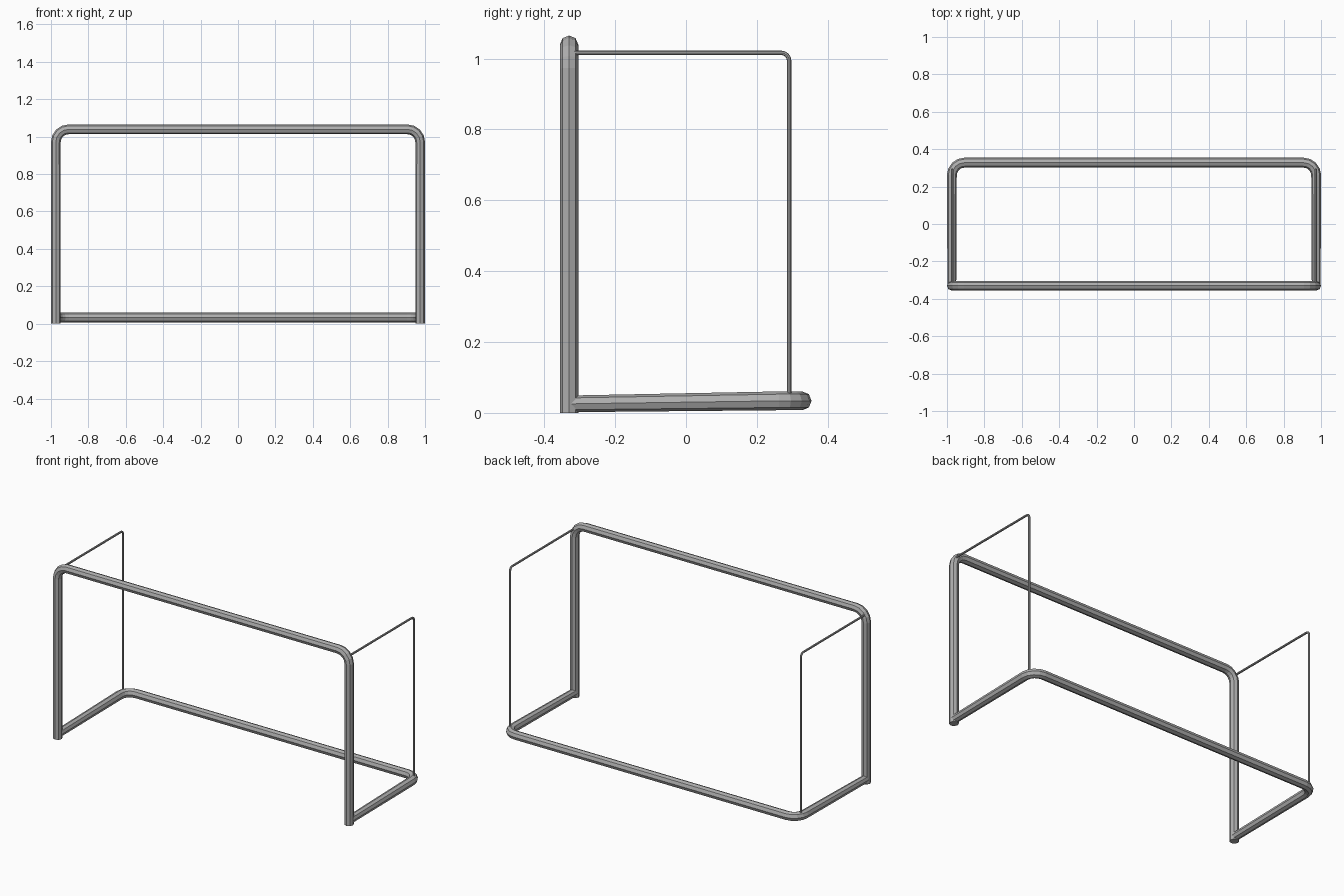
import bpy, bmesh, math
from mathutils import Vector

if "Cube" in bpy.data.objects:
    bpy.data.objects.remove(bpy.data.objects["Cube"])

grey = bpy.data.materials.new("grey metal")
grey.diffuse_color = (0.42, 0.42, 0.42, 1)
grey.use_nodes = True
grey.node_tree.nodes["Principled BSDF"].inputs["Base Color"].default_value = grey.diffuse_color


def rounded(points, bend, steps):
    """Round the inner corners of a polyline with arcs of the given bend radius."""
    pts = [Vector(p) for p in points]
    path = [pts[0]]
    for a, b, c in zip(pts, pts[1:], pts[2:]):
        u, v = (a - b).normalized(), (c - b).normalized()
        centre = b + (u + v) * bend
        for i in range(steps + 1):
            t = i / steps * math.pi / 2
            path.append(centre - v * bend * math.cos(t) - u * bend * math.sin(t))
    return path + [pts[-1]]


def tube(name, path, radii, normal, sides=8):
    """Sweep a capped polygon along a planar path, one radius per path point."""
    bm = bmesh.new()
    rings = []
    normal = Vector(normal)
    for i, p in enumerate(path):
        before = (p - path[i - 1]).normalized() if i else Vector()
        after = (path[i + 1] - p).normalized() if i + 1 < len(path) else Vector()
        side = normal.cross((before + after).normalized()).normalized()
        ring = []
        for k in range(sides):
            a = 2 * math.pi * k / sides
            ring.append(bm.verts.new(p + radii[i] * (side * math.cos(a) + normal * math.sin(a))))
        rings.append(ring)
    for r, s in zip(rings, rings[1:]):
        for k in range(sides):
            n = (k + 1) % sides
            bm.faces.new((r[k], r[n], s[n], s[k]))
    bm.faces.new(rings[0])
    bm.faces.new(rings[-1])
    bmesh.ops.recalc_face_normals(bm, faces=bm.faces)
    mesh = bpy.data.meshes.new(name)
    bm.to_mesh(mesh)
    bm.free()
    mesh.materials.append(grey)
    obj = bpy.data.objects.new(name, mesh)
    bpy.context.collection.objects.link(obj)
    return obj


X, FRONT, BACK = 0.974, -0.33, 0.328

# Front posts and crossbar, one bent tube
path = rounded([(-X, FRONT, 0), (-X, FRONT, 1.039), (X, FRONT, 1.039), (X, FRONT, 0)], 0.068, 4)
tube("front_frame", path, [0.026] * len(path), (0, 1, 0))

# Ground frame, rising and thickening slightly towards the back
path = rounded([(-X, FRONT, 0.034), (-X, BACK, 0.034), (X, BACK, 0.034), (X, FRONT, 0.034)], 0.068, 4)
radii = [0.0265] * len(path)
for end in (0, -1):
    path[end].z = 0.0255
    radii[end] = 0.0235
tube("ground_frame", path, radii, (0, 0, 1))

# Thin net supports at both sides
for label, s in (("left", -1), ("right", 1)):
    x = s * 0.972
    path = rounded([(x, FRONT, 1.016), (x, 0.291, 1.016), (x, 0.291, 0.04)], 0.022, 4)
    tube(label + "_net_support", path, [0.0062] * len(path), (1, 0, 0))
